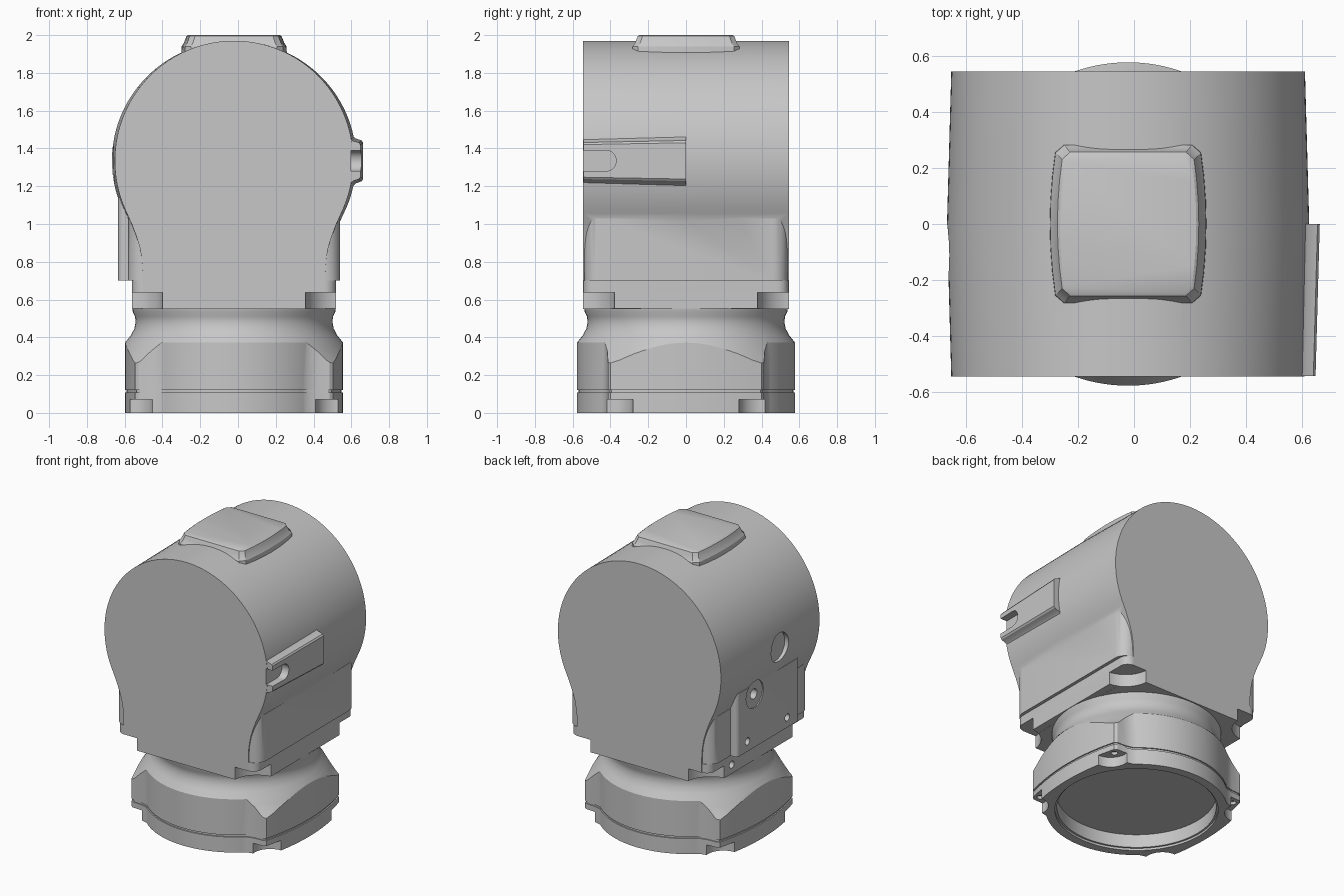
import bpy, bmesh, math
from mathutils import Matrix, Vector

if "Cube" in bpy.data.objects:
    bpy.data.objects.remove(bpy.data.objects["Cube"])

CX = -0.021  # the housing axis sits slightly off the overall centre
grey = bpy.data.materials.new("housing_grey")
grey.diffuse_color = (0.57, 0.57, 0.57, 1)
grey.use_nodes = True
grey.node_tree.nodes["Principled BSDF"].inputs["Base Color"].default_value = grey.diffuse_color


def finish(name, bm):
    bmesh.ops.remove_doubles(bm, verts=bm.verts, dist=1e-5)
    bmesh.ops.recalc_face_normals(bm, faces=bm.faces)
    me = bpy.data.meshes.new(name)
    bm.to_mesh(me)
    bm.free()
    me.materials.append(grey)
    ob = bpy.data.objects.new(name, me)
    bpy.context.collection.objects.link(ob)
    return ob


def loft(name, rings):
    """Closed solid through rings of equal point count."""
    bm = bmesh.new()
    loops = [[bm.verts.new(p) for p in r] for r in rings]
    n = len(loops[0])
    for a, b in zip(loops, loops[1:]):
        for i in range(n):
            bm.faces.new((a[i], a[(i + 1) % n], b[(i + 1) % n], b[i]))
    bm.faces.new(loops[0][::-1])
    bm.faces.new(loops[-1])
    return finish(name, bm)


def prism(name, pts, z0, z1):
    return loft(name, [[(x + CX, y, z) for x, y in pts] for z in (z0, z1)])


def revolve(name, prof, n=96):
    return loft(name, [[(CX + r * math.cos(2 * math.pi * i / n), r * math.sin(2 * math.pi * i / n), z)
                        for i in range(n)] for r, z in prof])


def cyl(name, loc, r, depth, axis='Z', n=40):
    bm = bmesh.new()
    rot = Matrix.Rotation(math.pi / 2, 4, 'Y') if axis == 'X' else Matrix()
    bmesh.ops.create_cone(bm, cap_ends=True, segments=n, radius1=r, radius2=r, depth=depth,
                          matrix=Matrix.Translation(Vector(loc) + Vector((CX, 0, 0))) @ rot)
    return finish(name, bm)


def rounded(x0, x1, y0, y1, r, n=8):
    pts = []
    for k, (x, y) in enumerate(((x1 - r, y1 - r), (x0 + r, y1 - r), (x0 + r, y0 + r), (x1 - r, y0 + r))):
        for i in range(n + 1):
            a = math.pi / 2 * (k + i / n)
            pts.append((x + r * math.cos(a), y + r * math.sin(a)))
    return pts


def boolean(ob, op, others):
    bpy.context.view_layer.objects.active = ob
    for o in others:
        m = ob.modifiers.new("bool", 'BOOLEAN')
        m.operation, m.object, m.solver = op, o, 'EXACT'
        bpy.ops.object.modifier_apply(modifier=m.name)
        bpy.data.objects.remove(o)


def smooth(ob, angle=30):
    bpy.ops.object.select_all(action='DESELECT')
    ob.select_set(True)
    bpy.context.view_layer.objects.active = ob
    bpy.ops.object.shade_smooth_by_angle(angle=math.radians(angle))


# Main housing: keyhole outline, slightly crowned along its depth
ZC, R = 1.335, 0.635
half = []
for i in range(41):
    a = math.pi / 2 - math.radians(116) * i / 40
    half.append((R * math.cos(a), ZC + R * math.sin(a)))
half += [(0.545, 1.0), (0.522, 0.94), (0.503, 0.88), (0.49, 0.81), (0.485, 0.74), (0.485, 0.551)]
outline = half + [(-x, z) for x, z in half[:0:-1]]
housing = loft("housing", [[(CX + x * s, y, z) for x, z in outline]
                           for y, s in ((-0.545, 0.994), (0, 1.018), (0.545, 0.994))])

# Flange, side pads and service pad that merge into the housing
flange = prism("flange", rounded(-0.54, 0.54, -0.544, 0.544, 0.06), 0.552, 0.7)
cheeks = prism("cheeks", rounded(-0.562, 0.562, -0.538, 0.538, 0.08), 0.7, 1.03)
service_pad = prism("service_pad", rounded(-0.613, -0.2, -0.35, 0.34, 0.03), 0.7, 1.14)

# Raised rail on the right, open towards the front
rail_pts = ((0.4, 1.475), (0.622, 1.47), (0.645, 1.452), (0.676, 1.442), (0.684, 1.43),
            (0.684, 1.238), (0.676, 1.227), (0.645, 1.215), (0.62, 1.192), (0.4, 1.187))
rail = loft("rail", [[(CX + x + dx, y, ZC + (z - ZC) * s) for x, z in rail_pts]
                     for y, s, dx in ((-0.543, 0.9, -0.015), (0.0, 1, 0))])

# Crowned cap plate on top with a flared foot
cap_rings = []
for z, s in ((1.85, 1.10), (1.94, 1.085), (1.96, 1.035), (1.98, 1.005), (1.994, 0.985), (2.0, 0.95)):
    ring = [(CX + s * (x * (1 + 0.09 * (1 - (y / 0.26) ** 2))), s * y, z)
            for x, y in [(0.235 * sx, 0.26 * t) for sx, ts in
                         ((1, [-.9, -.6, -.3, 0, .3, .6, .9]), (-1, [.9, .6, .3, 0, -.3, -.6, -.9]))
                         for t in ts]]
    # clipped corners
    ring[7:7] = [(CX + 0.21 * s, 0.26 * s, z), (CX - 0.21 * s, 0.26 * s, z)]
    ring += [(CX - 0.21 * s, -0.26 * s, z), (CX + 0.21 * s, -0.26 * s, z)]
    cap_rings.append(ring)
cap = loft("cap", cap_rings)
boolean(housing, 'UNION', [flange, cheeks, service_pad, rail, cap])

# Cuts: corner bolt seats, rail slot, side recess, port and screw holes
cuts = [cyl("cut", (sx * 0.56, sy * 0.56, 0.57), 0.183, 0.136) for sx in (-1, 1) for sy in (-1, 1)]
slot = rounded(-0.7, -0.37, 1.28, 1.39, 0.054)
cuts.append(loft("cut", [[(CX + x, y, z) for y, z in slot] for x in (0.62, 0.8)]))
cuts.append(cyl("cut", (-0.65, -0.09, 1.315), 0.1, 0.08, 'X'))
cuts.append(cyl("cut", (-0.64, 0.145, 1.07), 0.095, 0.07, 'X'))
cuts.append(cyl("cut", (-0.60, 0.145, 1.07), 0.035, 0.16, 'X', 20))
for y, z, x in ((0.225, 0.77, -0.61), (-0.215, 0.77, -0.61), (0.295, 0.615, -0.54)):
    cuts.append(cyl("cut", (x, y, z), 0.025, 0.12, 'X', 16))
boolean(housing, 'DIFFERENCE', cuts)
smooth(housing)


# Mounting base outline: bowed sides, round front and back, four bolt corners
def base_outline(s=1.0, n=16):
    cx, cy, r = 0.523, 0.4, 0.577
    a0 = math.acos(0.385 / r)
    side = [(cx + 0.054 * (1 - t * t), cy * t) for t in (-1 + 2 * i / n for i in range(n + 1))]
    angles = [a0 + (math.pi - 2 * a0) * i / (2 * n) for i in range(2 * n + 1)]
    back = [(r * math.cos(a), r * math.sin(a)) for a in angles]
    run = side + [(0.505, 0.413), (0.44, 0.416)] + back + [(-0.44, 0.416), (-0.505, 0.413)]
    pts = run + [(-x, -y) for x, y in run]
    return [(x * s, y * s) for x, y in pts]


# Collar: base outline trimmed by a turned shoulder and waist
collar = prism("collar", base_outline(), 0.122, 0.6)
turned = revolve("turned", [(0.70, 0.08), (0.70, 0.225), (0.64, 0.28), (0.60, 0.335), (0.575, 0.375),
                            (0.547, 0.41), (0.528, 0.445), (0.521, 0.48), (0.524, 0.51),
                            (0.536, 0.535), (0.538, 0.56)])
boolean(collar, 'INTERSECT', [turned])
smooth(collar)

# Thin gasket set back between collar and base ring, closing the recess
gasket = prism("gasket", base_outline(0.985), 0.107, 0.13)

# Base ring with round recess, bolt seats and bolt holes
base_ring = prism("base_ring", base_outline(), 0, 0.108)
cuts = [cyl("cut", (0, 0, 0), 0.505, 0.3, n=96), cyl("cut", (0, 0, 0), 0.518, 0.03, n=96)]
for sx in (-1, 1):
    for sy in (-1, 1):
        cuts.append(cyl("cut", (sx * 0.55, sy * 0.40, 0.02), 0.12, 0.1))
        cuts.append(cyl("cut", (sx * 0.49, sy * 0.365, 0.05), 0.022, 0.08, n=16))
boolean(base_ring, 'DIFFERENCE', cuts)
for ob in (gasket, base_ring):
    smooth(ob)
